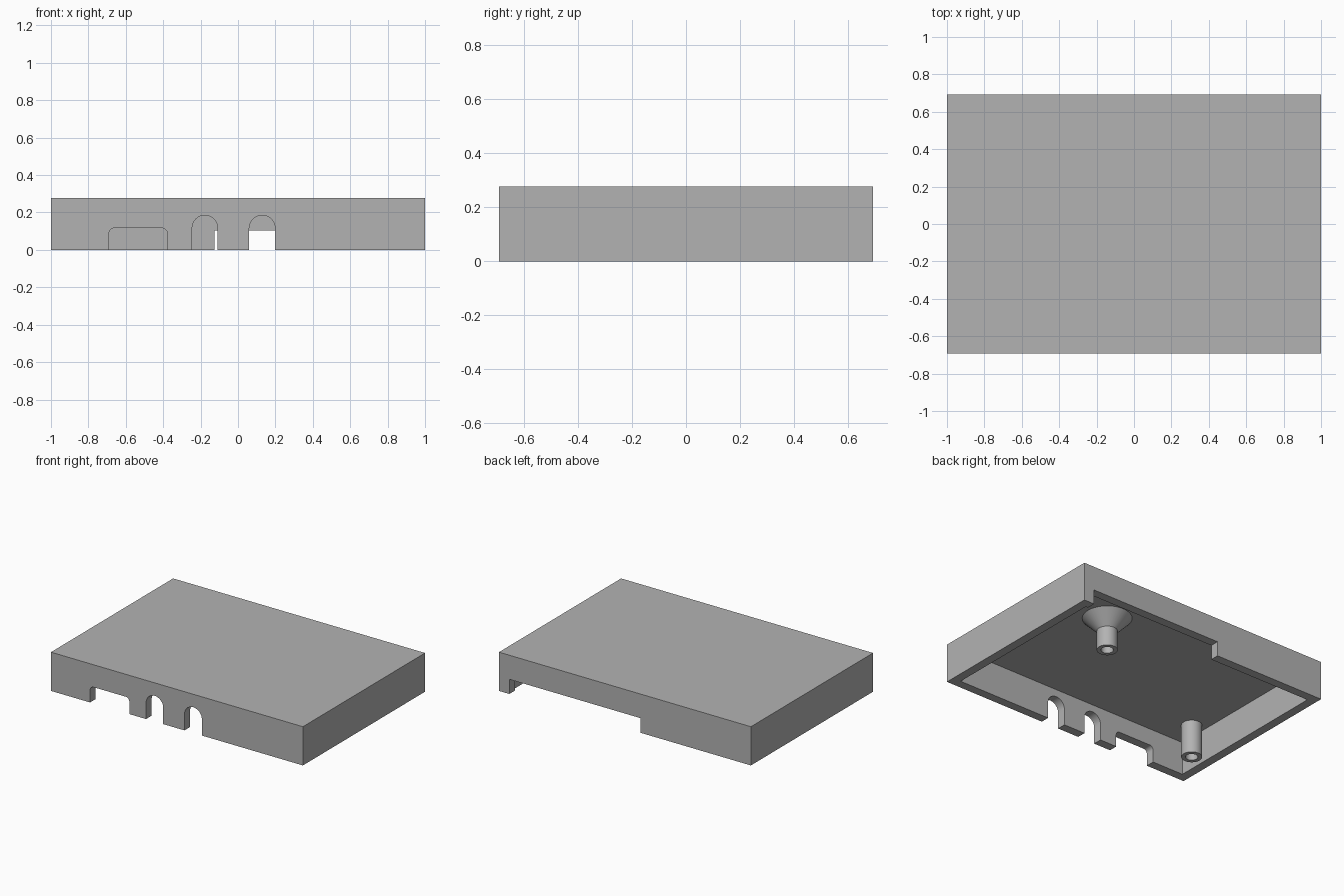
import bpy, bmesh, math
from mathutils import Matrix, Vector

cube = bpy.data.objects.get("Cube")
if cube:
    bpy.data.objects.remove(cube, do_unlink=True)

LENGTH, DEPTH, HEIGHT = 2.0, 1.385, 0.278
WALL, CEILING = 0.063, 0.237

grey = bpy.data.materials.new("plain grey")
grey.use_nodes = True
grey.diffuse_color = (0.45, 0.45, 0.45, 1)
grey.node_tree.nodes["Principled BSDF"].inputs["Base Color"].default_value = grey.diffuse_color


def make_object(name, bm):
    bmesh.ops.remove_doubles(bm, verts=bm.verts, dist=1e-5)
    bmesh.ops.recalc_face_normals(bm, faces=bm.faces)
    mesh = bpy.data.meshes.new(name)
    bm.to_mesh(mesh)
    bm.free()
    obj = bpy.data.objects.new(name, mesh)
    bpy.context.collection.objects.link(obj)
    return obj


def finish(mesh):
    mesh.materials.clear()
    mesh.materials.append(grey)
    mesh.shade_smooth()
    mesh.set_sharp_from_angle(angle=math.radians(30))


def box(name, size, z0, z1):
    bm = bmesh.new()
    bmesh.ops.create_cube(bm, size=1)
    bmesh.ops.scale(bm, vec=(size[0], size[1], z1 - z0), verts=bm.verts)
    bmesh.ops.translate(bm, vec=(0, 0, (z0 + z1) / 2), verts=bm.verts)
    return make_object(name, bm)


def slot(name, x0, x1, top, radius, y):
    """Cutter through one long wall, with rounded upper corners."""
    points = [(x0, -0.1)]
    steps = 10
    for cx, start in ((x0 + radius, math.pi), (x1 - radius, math.pi / 2)):
        for i in range(steps + 1 if radius else 1):
            a = start - i * math.pi / 2 / steps
            points.append((cx + radius * math.cos(a), top - radius + radius * math.sin(a)))
    points.append((x1, -0.1))
    bm = bmesh.new()
    verts = [bm.verts.new((x, y - 0.1, z)) for x, z in points]
    bmesh.ops.remove_doubles(bm, verts=verts, dist=1e-5)
    face = bm.faces.new([v for v in verts if v.is_valid])
    moved = bmesh.ops.extrude_face_region(bm, geom=[face], use_keep_orig=True)["geom"]
    bmesh.ops.translate(bm, vec=(0, 0.2, 0),
                        verts=[v for v in moved if isinstance(v, bmesh.types.BMVert)])
    return make_object(name, bm)


# Open-bottomed cover with cable openings
cover = box("cover_shell", (LENGTH, DEPTH), 0, HEIGHT)
front, back = -DEPTH / 2, DEPTH / 2
cutters = [
    box("cavity", (LENGTH - 2 * WALL, DEPTH - 2 * WALL), -0.1, CEILING),
    slot("wide_front_slot", -0.69, -0.378, 0.117, 0.03, front),
    slot("middle_arch", -0.245, -0.109, 0.185, 0.068, front),
    slot("left_arch", 0.06, 0.198, 0.185, 0.069, front),
    slot("back_slot", -0.125, 0.918, 0.105, 0, back),
]
for cutter in cutters:
    cutter.hide_render = True
    mod = cover.modifiers.new(cutter.name, "BOOLEAN")
    mod.operation, mod.solver, mod.object = "DIFFERENCE", "EXACT", cutter
graph = bpy.context.evaluated_depsgraph_get()
cut_mesh = bpy.data.meshes.new_from_object(cover.evaluated_get(graph))
cover.modifiers.clear()
cover.data = cut_mesh
for cutter in cutters:
    bpy.data.objects.remove(cutter, do_unlink=True)
finish(cover.data)


# Hollow screw posts hanging from the ceiling
def post(name, x, y, flare):
    hole, outer, root = 0.04, 0.068, CEILING + 0.01
    profile = [(hole, root), (hole, 0), (outer, 0)]
    if flare:
        profile += [(outer, 0.14), (flare, CEILING), (flare, root)]
    else:
        profile.append((outer, root))
    bm = bmesh.new()
    verts = [bm.verts.new((r, 0, z)) for r, z in profile]
    edges = [bm.edges.new((a, b)) for a, b in zip(verts, verts[1:] + verts[:1])]
    bmesh.ops.spin(bm, geom=verts + edges, cent=(0, 0, 0), axis=(0, 0, 1),
                   angle=math.tau, steps=40, use_merge=False)
    bmesh.ops.translate(bm, vec=(x, y, 0), verts=bm.verts)
    finish(make_object(name, bm).data)


post("front_post", -0.84, -0.42, 0)
post("flared_back_post", 0.47, 0.29, 0.162)
